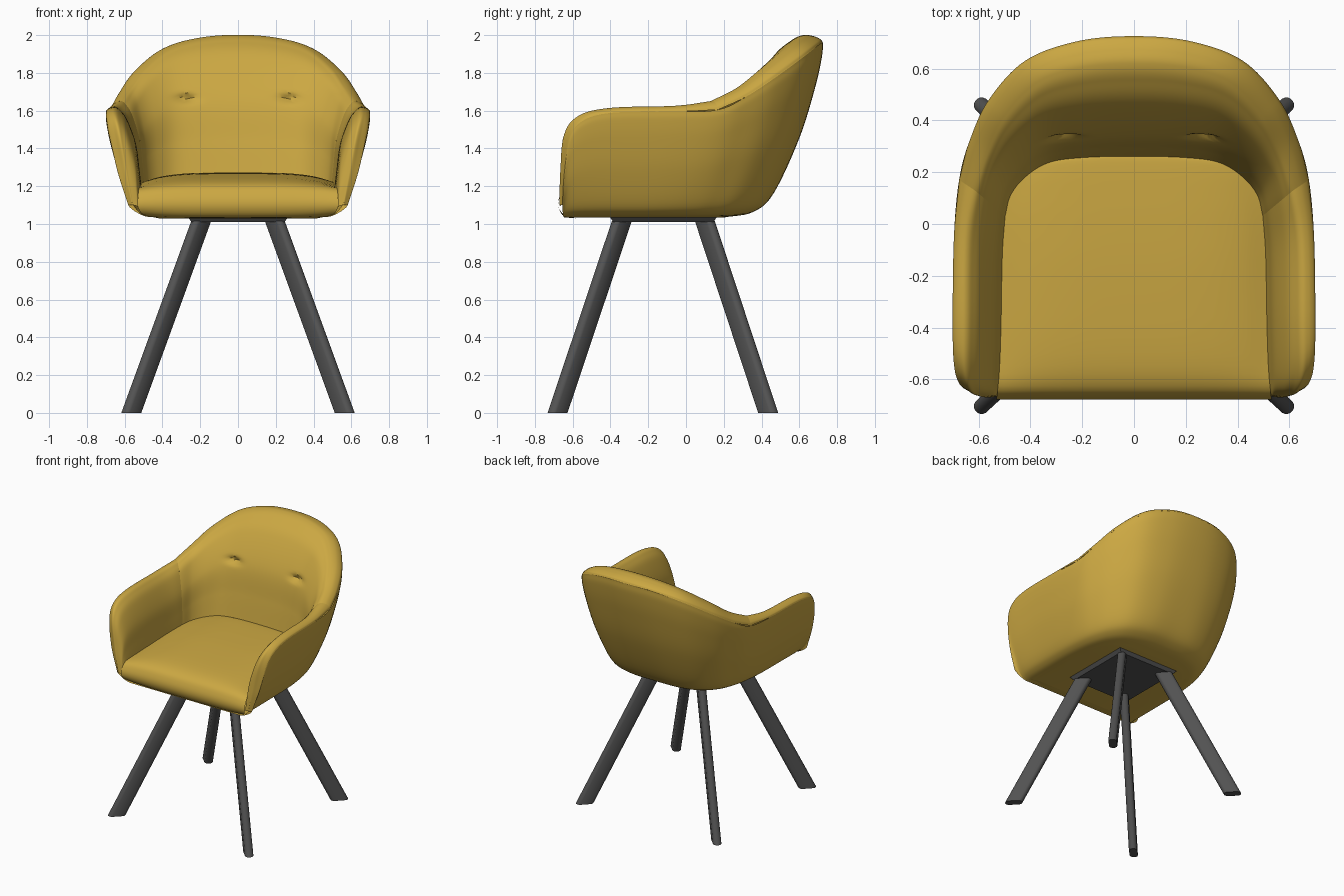
import bpy, bmesh, math
from mathutils import Vector

cube = bpy.data.objects.get("Cube")
if cube:
    bpy.data.objects.remove(cube, do_unlink=True)


def material(name, rgb, roughness):
    mat = bpy.data.materials.new(name)
    mat.use_nodes = True
    mat.diffuse_color = (*rgb, 1)
    bsdf = mat.node_tree.nodes["Principled BSDF"]
    bsdf.inputs["Base Color"].default_value = (*rgb, 1)
    bsdf.inputs["Roughness"].default_value = roughness
    return mat


mustard = material("mustard fabric", (0.60, 0.39, 0.055), 0.8)
grey = material("dark grey metal", (0.085, 0.085, 0.085), 0.5)


def finish(bm, name, mat, angle=40):
    mesh = bpy.data.meshes.new(name)
    bm.to_mesh(mesh)
    bm.free()
    mesh.materials.append(mat)
    obj = bpy.data.objects.new(name, mesh)
    bpy.context.collection.objects.link(obj)
    bpy.ops.object.select_all(action="DESELECT")
    obj.select_set(True)
    bpy.context.view_layer.objects.active = obj
    bpy.ops.object.shade_smooth_by_angle(angle=math.radians(angle))
    return obj


def spline(points, steps):
    """Smooth curve passing through every point."""
    p = [points[0] * 2 - points[1], *points, points[-1] * 2 - points[-2]]
    out = []
    for a, b, c, d in zip(p, p[1:], p[2:], p[3:]):
        for k in range(steps):
            t = k / steps
            out.append(b + ((c - a) * t + (a * 2 - b * 5 + c * 4 - d) * t ** 2
                            + (b * 3 - a - c * 3 + d) * t ** 3) / 2)
    return out + [points[-1]]


def smooth_grid(rows, steps):
    rows = [spline(row, steps) for row in rows]
    columns = [spline(list(col), steps) for col in zip(*rows)]
    return [list(row) for row in zip(*columns)]


def skin(rows):
    bm = bmesh.new()
    grid = [[bm.verts.new(p) for p in row] for row in rows]
    for r, s in zip(grid, grid[1:]):
        for j in range(len(r) - 1):
            bm.faces.new((r[j], r[j + 1], s[j + 1], s[j]))
    return bm, grid


# Stations from the middle of the back to the arm front:
# underside point, seam, crest of the rim, foot of the inner wall
FLOOR = 1.035
stations = [
    ((0, .20), (0, .725, 1.96), (0, .62, 2), (0, .26, 1.26)),
    ((.18, .20), (.22, .705, 1.95), (.2, .605, 1.985), (.2, .255, 1.26)),
    ((.30, .16), (.42, .63, 1.89), (.37, .55, 1.935), (.33, .235, 1.25)),
    ((.37, .08), (.56, .48, 1.78), (.5, .42, 1.83), (.42, .18, 1.24)),
    ((.40, -.02), (.635, .32, 1.675), (.57, .28, 1.725), (.475, .11, 1.22)),
    ((.41, -.12), (.675, .17, 1.605), (.615, .13, 1.65), (.495, .03, 1.2)),
    ((.42, -.25), (.695, -.05, 1.595), (.645, -.06, 1.625), (.505, -.12, 1.19)),
    ((.42, -.42), (.7, -.38, 1.59), (.65, -.39, 1.615), (.51, -.38, 1.18)),
    ((.42, -.54), (.695, -.54, 1.55), (.65, -.565, 1.575), (.515, -.54, 1.17)),
    ((.42, -.60), (.675, -.615, 1.46), (.63, -.645, 1.475), (.52, -.62, 1.15)),
    ((.42, -.63), (.635, -.645, 1.28), (.595, -.665, 1.28), (.525, -.655, 1.12)),
    ((.42, -.645), (.58, -.655, 1.1), (.56, -.67, 1.1), (.53, -.665, 1.09)),
]
mirrored = [tuple((-p[0], *p[1:]) for p in s) for s in stations[:0:-1]]
full = mirrored + stations

# Shared profile shapes: (sideways, upward) fractions
outer_shape = [(0, 0), (.29, .03), (.5, .135), (.76, .45), (.92, .74), (.99, .92), (1, 1)]
rim_shape = [(0, 0), (.12, .45), (.5, .88)]
inner_shape = [(1, 1), (.82, .96), (.55, .84), (.22, .55), (.09, .25), (0, 0)]


def blend(start, end, shape):
    a, b = Vector(start), Vector(end)
    return [Vector((*a.lerp(b, f).xy, a.lerp(b, g).z)) for f, g in shape]


def outer_profile(s):
    return blend((*s[0], FLOOR), s[1], outer_shape)


def inner_profile(s):
    return blend(s[1], s[2], rim_shape) + blend(s[3], s[2], inner_shape)


# Outer shell with a flat underside
bm, grid = skin(smooth_grid([outer_profile(s) for s in full], 6))
bm.faces.new([row[0] for row in grid])
finish(bm, "outer_shell", mustard)

# Backrest padding with two tufted dimples
rows = smooth_grid([inner_profile(s) for s in full[6:17]], 14)
for p in (p for row in rows for p in row):
    dx, dz = (abs(p.x) - .27) / .055, (p.z - 1.665) / .02
    p.y += .03 * math.exp(-dx * dx - dz * dz)
finish(skin(rows)[0], "backrest_padding", mustard)

# Arm padding
for name, part in (("right_arm_padding", full[:7]), ("left_arm_padding", full[16:])):
    rows = smooth_grid([inner_profile(s) for s in part], 6)
    finish(skin(rows)[0], name, mustard)

# Seat cushion: y, z, half width, edge drop, from the front underside to the back
cushion = [(-.58, 1.03, .42, 0), (-.645, 1.04, .5, -.01), (-.675, 1.09, .53, 0),
           (-.668, 1.15, .53, .01), (-.625, 1.205, .525, .02), (-.5, 1.238, .52, .04),
           (-.2, 1.262, .515, .05), (0, 1.27, .51, .05), (.12, 1.272, .475, .04),
           (.2, 1.272, .41, .025), (.25, 1.27, .3, .01), (.27, 1.265, .02, 0)]
across = [k / 6 for k in range(-6, 7)]
rows = [[Vector((w * s, y, z - drop * s ** 4)) for s in across] for y, z, w, drop in cushion]
finish(skin(smooth_grid(rows, 4))[0], "seat_cushion", mustard, 60)


def prism(name, low, high):
    """Solid between two matching outlines."""
    bm = bmesh.new()
    a, b = [[bm.verts.new(p) for p in ring] for ring in (low, high)]
    bm.faces.new(a)
    bm.faces.new(b)
    for i in range(len(a)):
        j = (i + 1) % len(a)
        bm.faces.new((a[i], a[j], b[j], b[i]))
    bmesh.ops.recalc_face_normals(bm, faces=bm.faces)
    return finish(bm, name, grey, 30)


# Mounting plate, slightly wider at the top
def rectangle(w, d, z):
    return [(sx * w, -.12 + sy * d, z) for sx, sy in ((-1, -1), (1, -1), (1, 1), (-1, 1))]


prism("mounting_plate", rectangle(.245, .265, 1.01), rectangle(.27, .285, 1.04))


# Splayed legs: flat tubes with rounded edges, long side pointing outward
def tube_outline(x, y, z, angle):
    ring = []
    for k in range(16):
        t = (k + .5) * math.tau / 16
        u = .03 * math.cos(t) + math.copysign(.033, math.cos(t))
        v = .03 * math.sin(t)
        ring.append((x + u * math.cos(angle) - v * math.sin(angle),
                     y + u * math.sin(angle) + v * math.cos(angle), z))
    return ring


for end, foot_y, top_y, turn in (("front", -.68, -.34, -1), ("back", .435, .1, 1)):
    for side, sx in (("left", 1), ("right", -1)):
        angle = sx * turn * math.pi / 4
        prism(f"{end}_{side}_leg", tube_outline(sx * .565, foot_y, 0, angle),
              tube_outline(sx * .195, top_y, 1.015, angle))
